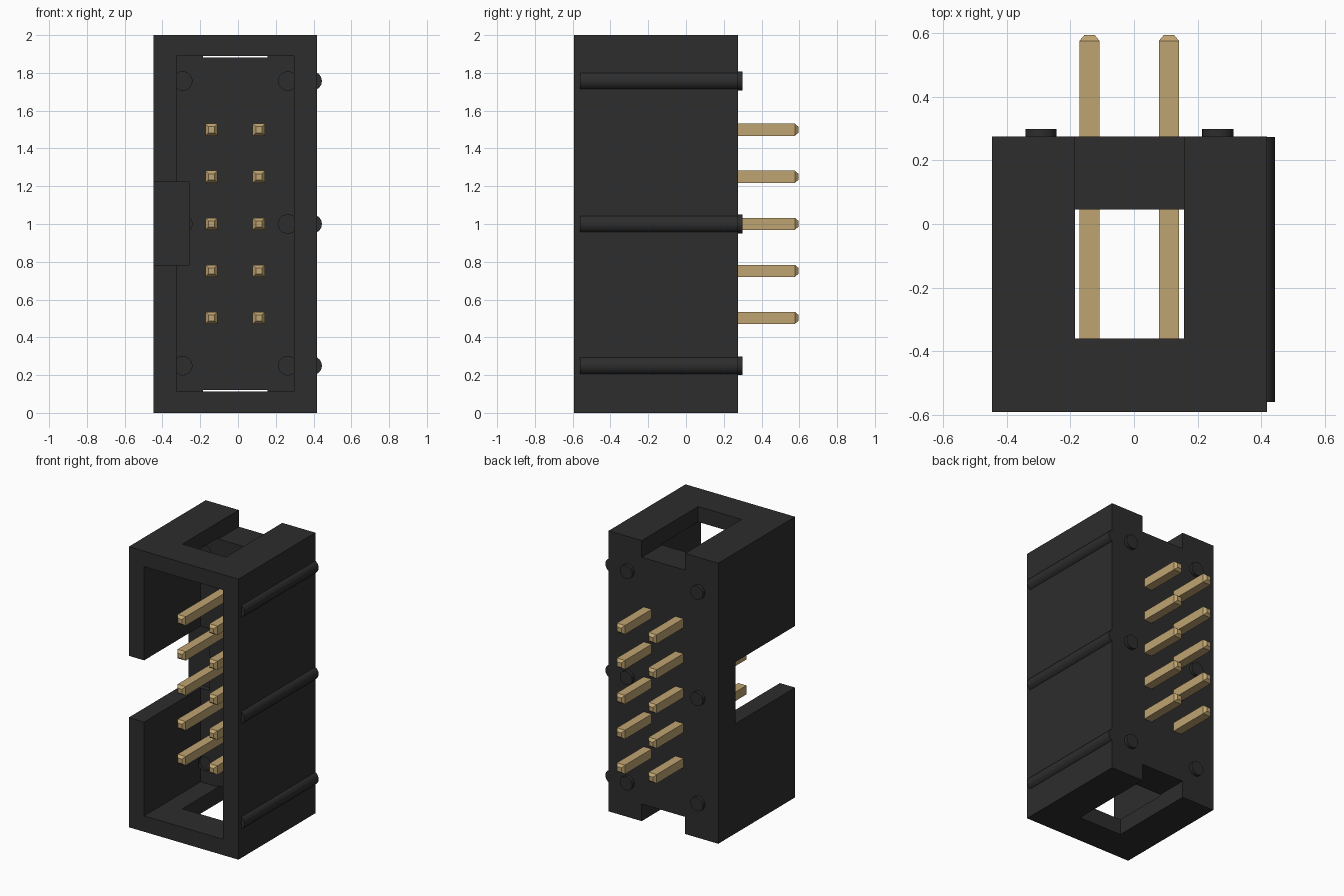
import bpy
from math import pi, sqrt

cube = bpy.data.objects.get("Cube")
if cube:
    bpy.data.objects.remove(cube, do_unlink=True)


def material(name, rgb):
    mat = bpy.data.materials.new(name)
    mat.use_nodes = True
    mat.diffuse_color = (*rgb, 1)
    mat.node_tree.nodes["Principled BSDF"].inputs["Base Color"].default_value = (*rgb, 1)
    return mat


BLACK = material("black plastic", (0.026, 0.026, 0.026))
GOLD = material("gold metal", (0.52, 0.37, 0.165))


def finish(name, mat):
    ob = bpy.context.object
    ob.name = name
    bpy.ops.object.transform_apply(location=True, rotation=True, scale=True)
    ob.data.materials.append(mat)
    return ob


def box(name, x, y, z, mat=BLACK):
    ranges = (x, y, z)
    bpy.ops.mesh.primitive_cube_add(size=1, location=[(a + b) / 2 for a, b in ranges])
    bpy.context.object.scale = [b - a for a, b in ranges]
    return finish(name, mat)


def rod(name, x, z, y0, y1, radius):
    bpy.ops.mesh.primitive_cylinder_add(vertices=32, radius=radius, depth=y1 - y0,
                                        location=(x, (y0 + y1) / 2, z),
                                        rotation=(pi / 2, 0, 0))
    ob = finish(name, BLACK)
    bpy.ops.object.shade_smooth_by_angle()
    return ob


def tip(name, x, z, y0, y1, r0, r1):
    # Four-sided frustum from y0 (half-width r0) to y1 (half-width r1)
    bpy.ops.mesh.primitive_cone_add(vertices=4, radius1=r0 * sqrt(2), radius2=r1 * sqrt(2),
                                    depth=abs(y1 - y0), rotation=(0, 0, pi / 4))
    bpy.ops.object.transform_apply(rotation=True)
    ob = bpy.context.object
    ob.rotation_euler.x = -pi / 2 if y1 > y0 else pi / 2
    ob.location = (x, (y0 + y1) / 2, z)
    return finish(name, GOLD)


def cut(target, cutter):
    mod = target.modifiers.new("cut", "BOOLEAN")
    mod.operation = "DIFFERENCE"
    mod.solver = "EXACT"
    mod.object = cutter
    bpy.context.view_layer.objects.active = target
    bpy.ops.object.modifier_apply(modifier=mod.name)
    bpy.data.objects.remove(cutter, do_unlink=True)


# Shroud: open-fronted box with a key slot and end windows
BACK, FLOOR = 0.275, 0.045
LEVELS = (0.25, 1.0, 1.757)
shroud = box("shroud", (-0.447, 0.418), (-0.592, BACK), (0, 2))
cut(shroud, box("cavity", (-0.326, 0.297), (-0.7, FLOOR), (0.113, 1.89)))
cut(shroud, box("key_slot", (-0.6, -0.256), (-0.7, 0.08), (0.782, 1.222)))
for z in ((1.881, 2.1), (-0.1, 0.122)):
    cut(shroud, box("end_window", (-0.186, 0.157), (-0.361, 0.4), z))

# Shallow round marks in the cavity floor
for z in LEVELS:
    for x in (-0.293, 0.264):
        cut(shroud, rod("floor_mark", x, z, FLOOR - 0.02, FLOOR + 0.015, 0.0492))

# Side ribs and rear standoff studs
for i, z in enumerate(LEVELS):
    rod(f"side_rib_{i}", 0.395, z, -0.56, BACK - 0.001, 0.049)
    for side, x in (("right", -0.293), ("left", 0.264)):
        rod(f"stud_{side}_{i}", x, z, 0.2, 0.299, 0.0492)

# Two columns of square pins with tapered ends
HALF = 0.032
for side, x in (("right", -0.14), ("left", 0.11)):
    for row in range(5):
        z = 0.503 + row * 0.249
        name = f"pin_{side}_{row}"
        box(name, (x - HALF, x + HALF), (-0.435, 0.576), (z - HALF, z + HALF), GOLD)
        tip(name + "_rear_tip", x, z, 0.576, 0.595, HALF, HALF / 2)
        tip(name + "_front_tip", x, z, -0.435, -0.455, HALF, HALF / 2)
